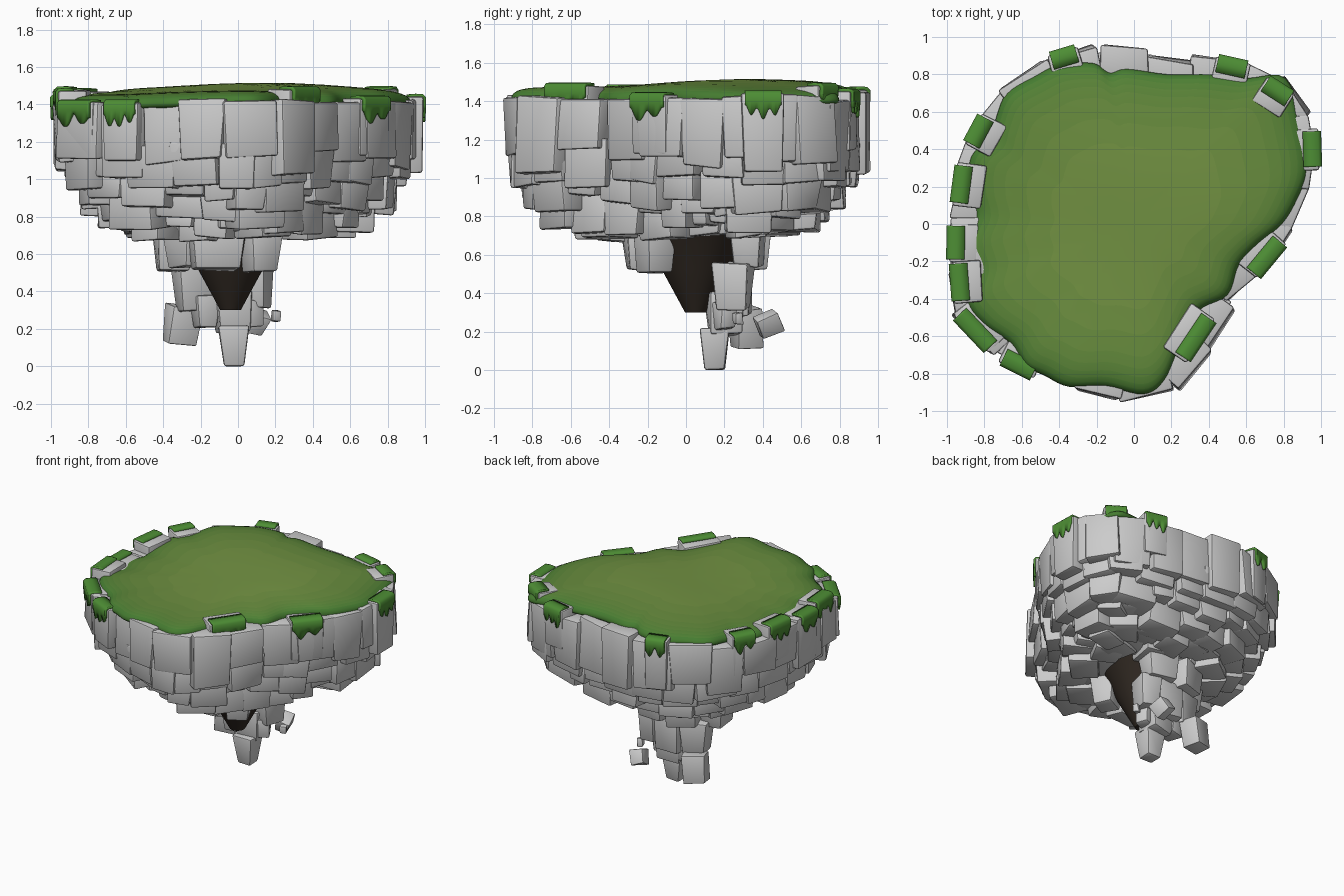
import bpy, bmesh, random
from math import sin, cos, pi, radians
from mathutils import Vector, Matrix, Euler

if "Cube" in bpy.data.objects:
    bpy.data.objects.remove(bpy.data.objects["Cube"])
random.seed(11)
R = random.uniform

ROCK = [(.98,.3),(.95,.55),(.84,.76),(.55,.88),(.2,.92),(-.1,.96),(-.4,.91),(-.65,.79),(-.85,.55),
        (-.95,.3),(-.98,0),(-.98,-.25),(-.94,-.5),(-.76,-.69),(-.5,-.82),(-.25,-.92),(.03,-.96),
        (.29,-.82),(.45,-.6),(.58,-.38),(.72,-.25),(.87,-.03)]
GRASS = [(.93,.3),(.9,.52),(.81,.78),(.6,.78),(.4,.8),(.18,.8),(-.04,.83),(-.13,.81),(-.22,.86),(-.4,.85),
         (-.53,.79),(-.68,.7),(-.74,.56),(-.77,.46),(-.87,.36),(-.88,.2),(-.85,.05),(-.9,-.1),(-.86,-.26),
         (-.89,-.42),(-.8,-.54),(-.66,-.64),(-.58,-.76),(-.48,-.81),(-.35,-.87),(-.15,-.87),(.05,-.91),
         (.16,-.84),(.24,-.67),(.34,-.47),(.5,-.38),(.56,-.22),(.66,-.11),(.79,0),(.87,.13)]


def material(name, col):
    m = bpy.data.materials.new(name)
    m.diffuse_color = (*col, 1)
    m.use_nodes = True
    m.node_tree.nodes["Principled BSDF"].inputs["Base Color"].default_value = m.diffuse_color
    return m


def closed_spline(pts, per=6):
    out, n = [], len(pts)
    for i in range(n):
        a, b, c, d = (Vector((*pts[(i + k) % n], 0)) for k in (-1, 0, 1, 2))
        for j in range(per):
            t = j / per
            out.append(.5 * (2*b + (c - a)*t + (2*a - 5*b + 4*c - d)*t*t + (3*b - a - 3*c + d)*t**3))
    return out


def finish(name, bm, angle=35, mats=()):
    bmesh.ops.recalc_face_normals(bm, faces=bm.faces)
    me = bpy.data.meshes.new(name)
    bm.to_mesh(me)
    bm.free()
    ob = bpy.data.objects.new(name, me)
    bpy.context.collection.objects.link(ob)
    for m in mats:
        me.materials.append(m)
    bpy.ops.object.select_all(action='DESELECT')
    ob.select_set(True)
    bpy.context.view_layer.objects.active = ob
    bpy.ops.object.shade_smooth_by_angle(angle=radians(angle))
    return ob


def add_block(bm, mat, size, jit=.014, taper=.93, bev=.013):
    """Worn stone block: jittered, tapered downward, rounded edges."""
    b = bmesh.new()
    bmesh.ops.create_cube(b, size=1)
    for v in b.verts:
        k = taper if v.co.z < 0 else 1
        v.co = Vector((v.co.x*size[0]*k, v.co.y*size[1]*k, v.co.z*size[2]))
        v.co += Vector((R(-jit, jit), R(-jit, jit), R(-jit, jit)))
    bmesh.ops.bevel(b, geom=b.edges[:], offset=bev, segments=2, profile=.5, affect='EDGES')
    b.transform(mat)
    tmp = bpy.data.meshes.new("tmp")
    b.to_mesh(tmp)
    b.free()
    bm.from_mesh(tmp)
    bpy.data.meshes.remove(tmp)


def frame(p, nrm):
    """Local x along the rim, y outward, z up."""
    x = Vector((nrm.y, -nrm.x, 0))
    m = Matrix((x, nrm, Vector((0, 0, 1)))).transposed().to_4x4()
    m.translation = p
    return m


rim = closed_spline(ROCK)
N = len(rim)


def normal(i):
    t = rim[(i + 3) % N] - rim[(i - 3) % N]
    return Vector((t.y, -t.x, 0)).normalized()


def stone_row(name, scale, top, bot, depth, wmin, wmax, vary=.05):
    bm = bmesh.new()
    i = R(0, 4)
    end = i + N
    while i < end - 2:
        want, j, run = R(wmin, wmax), int(i), 0
        while run < want and j < end:
            run += (rim[(j + 1) % N] - rim[j % N]).length * scale
            j += 1
        mid = (int(i) + j) // 2
        n = normal(mid % N)
        zt, zb = top + R(-.025, .015), bot + R(-vary, vary)
        p = rim[mid % N] * scale + n * (R(-.025, .012) - depth/2)
        p.z = (zt + zb) / 2
        m = frame(p, n) @ Euler((R(-.02, .06), R(-.03, .03), R(-.06, .06))).to_matrix().to_4x4()
        add_block(bm, m, (run + .015, depth, zt - zb))
        i = j
    return finish(name, bm)


# Stacked rings of stone, shrinking downward
stone_row("rim_stones", .99, 1.42, 1.08, .2, .16, .28, .07)
stone_row("second_stones", .945, 1.2, .98, .2, .14, .26)
stone_row("third_stones", .875, 1.05, .86, .22, .13, .25)
stone_row("fourth_stones", .765, .94, .76, .22, .13, .25)
stone_row("fifth_stones", .64, .86, .715, .22, .13, .25, .04)
stone_row("inner_stones", .48, .83, .71, .22, .13, .24, .04)

# Hanging stones beneath: centre, size, turn
HANG = [((-.35,.12,.61),(.2,.24,.2),.1), ((-.26,-.1,.63),(.2,.2,.2),.6), ((-.12,-.23,.61),(.28,.18,.19),.1),
        ((.12,-.16,.61),(.18,.18,.2),.5), ((-.2,.31,.63),(.24,.2,.2),.3), ((.04,.32,.64),(.25,.18,.2),-.1),
        ((-.24,.21,.42),(.2,.2,.25),.3), ((-.06,.26,.42),(.22,.18,.28),0),
        ((.09,.24,.44),(.15,.2,.24),-.2), ((-.17,.2,.29),(.14,.17,.18),.2), ((-.03,.2,.29),(.2,.19,.22),.1),
        ((.08,.21,.28),(.1,.11,.14),.4)]
bm = bmesh.new()
for c, s, a in HANG:
    add_block(bm, Matrix.Translation(c) @ Matrix.Rotation(a, 4, 'Z'), s, taper=.82)
add_block(bm, Matrix.Translation((-.02, .15, .11)), (.17, .16, .215), jit=.004, taper=.66)
finish("hanging_stones", bm)

# Loose stones floating nearby
bm = bmesh.new()
for c, s, r in [((-.3,.31,.22),(.17,.14,.21),(.1,.12,.35)), ((.1,.43,.24),(.1,.12,.11),(.5,.3,.3)),
                ((.2,.27,.27),(.045,.05,.06),(.1,.1,.3))]:
    add_block(bm, Matrix.Translation(c) @ Euler(r).to_matrix().to_4x4(), s, jit=.008, bev=.008)
finish("floating_stones", bm)


def loft(bm, rings):
    """Skin a stack of equal-length rings; returns faces per band."""
    vs = [[bm.verts.new(p) for p in r] for r in rings]
    n = len(vs[0])
    bands = [[bm.faces.new((a[i], a[(i+1) % n], b[(i+1) % n], b[i])) for i in range(n)]
             for a, b in zip(vs, vs[1:])]
    bm.faces.new(vs[0])
    bands.append([bm.faces.new(vs[-1])])
    return bands


# Earth core: narrow tip opening out to the rim shape
bm = bmesh.new()
rings = []
for z, r in [(.3, .055), (.42, .12), (.53, .18), (.66, .24), (.76, .3)]:
    rings.append([Vector((-.04, .05, z)) + p.normalized() * r for p in rim])
for z, s in [(.79, .5), (.9, .68), (1.02, .78), (1.2, .86), (1.38, .88)]:
    rings.append([p * s + Vector((0, 0, z)) for p in rim])
loft(bm, rings)
finish("earth_core", bm, 40, [material("earth", (.03, .022, .016))])

# Grass mound, darker towards its edge
turf = closed_spline(GRASS, 5)
PROF = [(.88,1.385),(.97,1.39),(.995,1.4),(1,1.415),(.99,1.435),(.97,1.45),(.94,1.46),(.9,1.468),(.85,1.473),
        (.78,1.477),(.65,1.48),(.5,1.483),(.35,1.485),(.2,1.485),(.05,1.485)]
bm = bmesh.new()
rings = []
for s, z in PROF:
    ring = []
    for p in turf:
        q = p * s
        bump = .014*sin(3.5*q.x + 1) + .012*sin(4*q.y + q.x*2) + .016*q.y
        ring.append(Vector((q.x, q.y, z + bump)))
    rings.append(ring)
bands = loft(bm, rings)
edge, mid = Vector((.06, .2, .03)), Vector((.17, .29, .055))
STEPS = 8
for k, band in enumerate(bands):
    for f in band:
        f.material_index = max(0, min(STEPS - 1, k - 4))
finish("grass_top", bm, 60, [material(f"grass_{i}", edge.lerp(mid, i/(STEPS - 1))) for i in range(STEPS)])

# Rim stones with dripping grass caps: centre of cap, width, top
CAPS = [(-.37,.88,.14,1.46),(.52,.83,.16,1.45),(.76,.7,.15,1.48),(.94,.4,.19,1.44),(.7,-.17,.22,1.43),
        (.32,-.6,.25,1.48),(-.84,-.56,.24,1.41),(-.92,-.31,.2,1.47),(-.94,-.1,.18,1.44),(-.91,.21,.2,1.48),
        (-.82,.49,.16,1.47),(-.61,-.74,.18,1.41)]
cap_mat = material("cap_grass", (.075, .27, .035))
stones, caps = bmesh.new(), bmesh.new()
for k, (x, y, w, top) in enumerate(CAPS):
    c = Vector((x, y, 0))
    n = normal(min(range(N), key=lambda i: (rim[i] - c).length))
    h = R(.28, .42)
    add_block(stones, frame(c - n*.03 + Vector((0, 0, top - h/2)), n), (w + .03, .155, h), jit=.005)
    m = frame(c + Vector((0, 0, top)), n)
    cols, lobes, ph = 24, 2 + k % 2, R(0, 1)
    prev = None
    for i in range(cols + 1):
        u = i / cols
        drip = .03 + .05*(.5 - .5*cos(2*pi*lobes*u)) + .014*sin(2*pi*(u + ph))
        lx = (u - .5) * w
        col = [caps.verts.new(m @ Vector(q)) for q in
               [(lx, -.035, .003), (lx, .01, .007), (lx, .042, .005), (lx, .054, -.006), (lx, .053, -.04),
                (lx, .051, -.04 - drip)]]
        if prev:
            for a in range(5):
                caps.faces.new((prev[a], prev[a+1], col[a+1], col[a]))
        prev = col
finish("capped_stones", stones)
ob = finish("grass_caps", caps, 60, [cap_mat])
mod = ob.modifiers.new("thickness", 'SOLIDIFY')
mod.thickness, mod.offset = .02, 0
